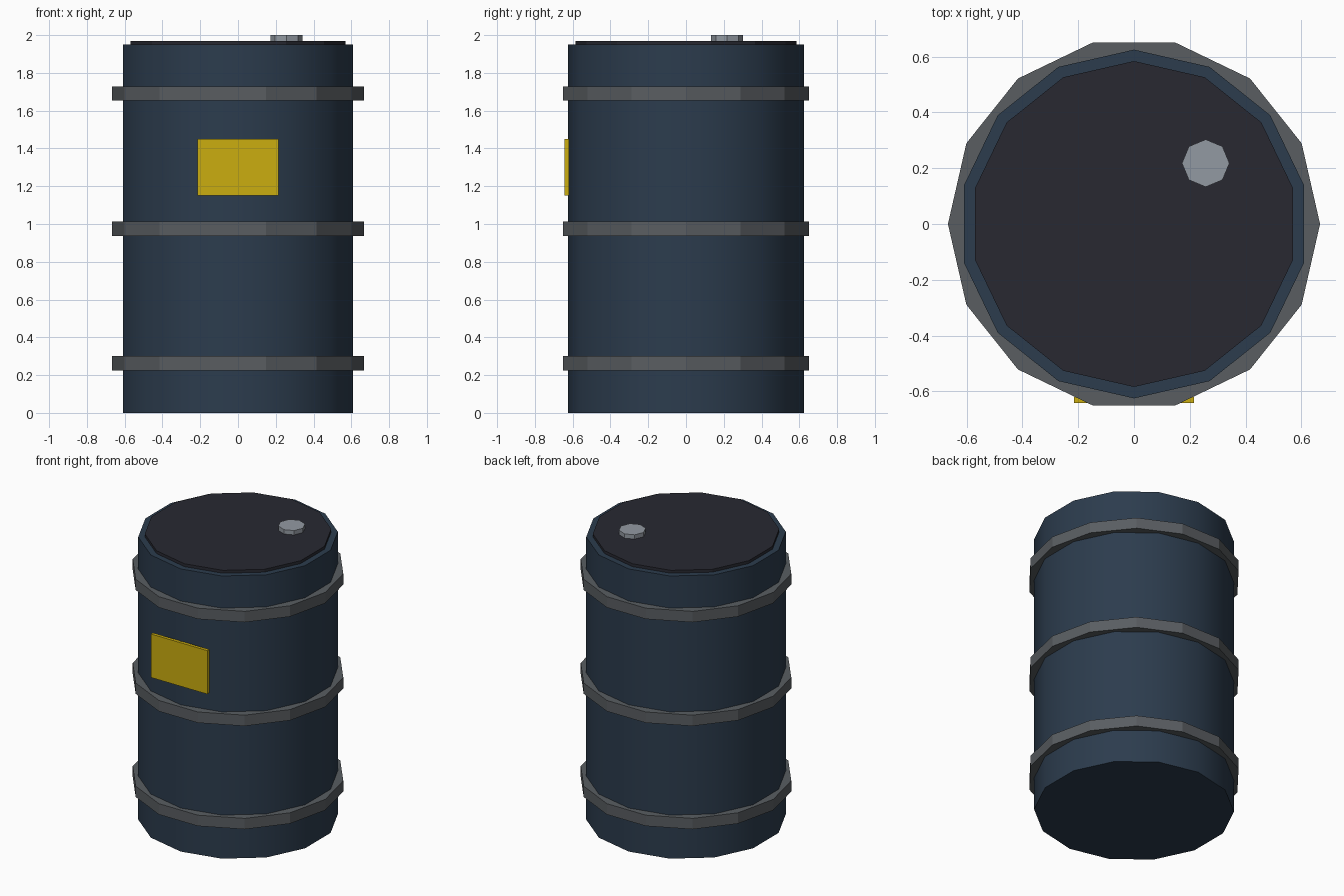
import bpy, bmesh
from math import pi, cos, sin, radians

if "Cube" in bpy.data.objects:
    bpy.data.objects.remove(bpy.data.objects["Cube"])

SIDES = 14


def material(name, rgb):
    m = bpy.data.materials.new(name)
    m.diffuse_color = (*rgb, 1)
    m.use_nodes = True
    m.node_tree.nodes["Principled BSDF"].inputs["Base Color"].default_value = m.diffuse_color
    return m


BLUE = material("blue_paint", (0.025, 0.045, 0.075))
DARK = material("dark_lid", (0.021, 0.022, 0.031))
STEEL = material("band_steel", (0.10, 0.11, 0.12))
SILVER = material("cap_silver", (0.29, 0.32, 0.36))
YELLOW = material("label_yellow", (0.60, 0.42, 0.005))


def cylinder(name, sides, radius, z0, z1, mat, x=0, y=0):
    bpy.ops.mesh.primitive_cylinder_add(vertices=sides, radius=radius, depth=z1 - z0,
                                        location=(x, y, (z0 + z1) / 2))
    ob = bpy.context.object
    ob.name = name
    ob.data.materials.append(mat)
    return ob


def band(name, z, r_in=0.59, r_out=0.667, height=0.075):
    # square-section hoop with a corner on the x axis
    bm = bmesh.new()
    section = [(r_in, -1), (r_out, -1), (r_out, 1), (r_in, 1)]
    rings = [[bm.verts.new((r * cos(a), r * sin(a), s * height / 2)) for r, s in section]
             for a in (2 * pi * i / SIDES for i in range(SIDES))]
    for i, ring in enumerate(rings):
        nxt = rings[(i + 1) % SIDES]
        for j in range(4):
            k = (j + 1) % 4
            bm.faces.new((ring[j], nxt[j], nxt[k], ring[k]))
    bmesh.ops.recalc_face_normals(bm, faces=bm.faces)
    mesh = bpy.data.meshes.new(name)
    bm.to_mesh(mesh)
    bm.free()
    mesh.materials.append(STEEL)
    ob = bpy.data.objects.new(name, mesh)
    ob.location.z = z
    bpy.context.collection.objects.link(ob)


# Drum body, smooth round the side with crisp rims
cylinder("drum_body", SIDES, 0.625, 0, 1.95, BLUE)
bpy.ops.object.shade_smooth_by_angle(angle=radians(30))

# Lid and filler cap
cylinder("lid", SIDES, 0.584, 1.93, 1.97, DARK)
cylinder("filler_cap", 8, 0.085, 1.95, 2.0, SILVER, 0.257, 0.218)

# Three reinforcing hoops
for name, z in (("lower_band", 0.263), ("middle_band", 0.975), ("upper_band", 1.691)):
    band(name, z)

# Plain label plate on the front
bpy.ops.mesh.primitive_cube_add(size=1, location=(0, -0.631, 1.3))
label = bpy.context.object
label.name = "front_label"
label.scale = (0.43, 0.022, 0.30)
label.data.materials.append(YELLOW)
